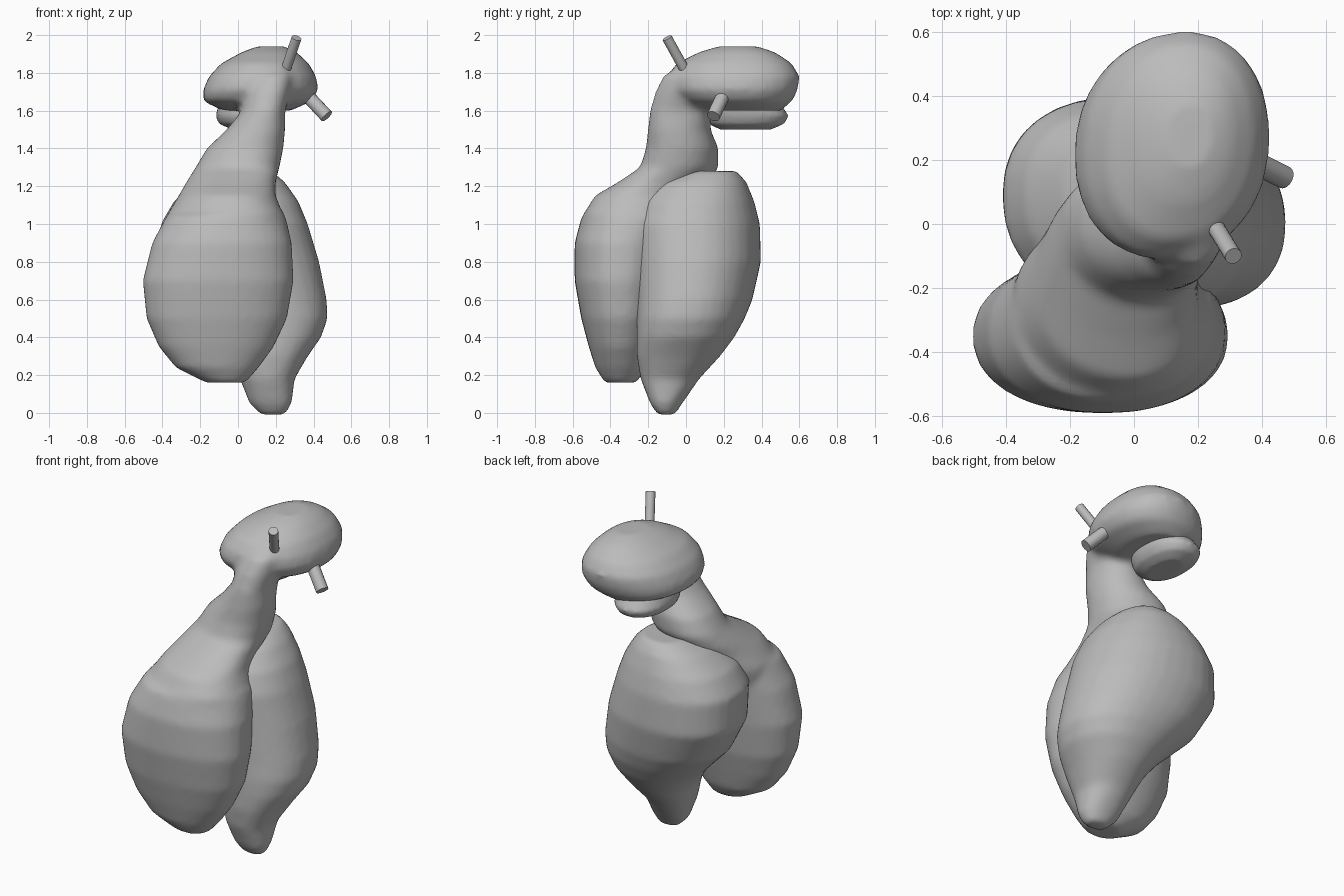
import bpy, bmesh, math
from mathutils import Vector

cube = bpy.data.objects.get("Cube")
if cube:
    bpy.data.objects.remove(cube, do_unlink=True)

clay = bpy.data.materials.new("grey clay")
clay.use_nodes = True
clay.diffuse_color = (0.5, 0.5, 0.5, 1)
clay.node_tree.nodes["Principled BSDF"].inputs["Base Color"].default_value = (0.5, 0.5, 0.5, 1)


def loft(bm, sections, shear=0.0, power=2.2, sides=32):
    """Stack rounded rings, each given as z, x min, x max, y min, y max."""
    rings = []
    for z, x0, x1, y0, y1 in sections:
        ring = []
        for i in range(sides):
            a = math.tau * i / sides
            c, s = math.cos(a), math.sin(a)
            ex = math.copysign(abs(c) ** (2 / power), c) * (x1 - x0) / 2
            ey = math.copysign(abs(s) ** (2 / power), s) * (y1 - y0) / 2
            ring.append(bm.verts.new(((x0 + x1) / 2 + ex, (y0 + y1) / 2 + ey - shear * ex, z)))
        rings.append(ring)
    for low, high in zip(rings, rings[1:]):
        for i in range(sides):
            j = (i + 1) % sides
            bm.faces.new((low[i], low[j], high[j], high[i]))
    bm.faces.new(rings[0][::-1])
    bm.faces.new(rings[-1])


def finish(name, bm, voxel=0.02, rounds=6):
    """Fuse the lofts into one soft skin."""
    mesh = bpy.data.meshes.new(name)
    bm.to_mesh(mesh)
    bm.free()
    mesh.materials.append(clay)
    obj = bpy.data.objects.new(name, mesh)
    bpy.context.collection.objects.link(obj)
    remesh = obj.modifiers.new("fuse", 'REMESH')
    remesh.mode = 'VOXEL'
    remesh.voxel_size = voxel
    remesh.use_smooth_shade = True
    soften = obj.modifiers.new("soften", 'SMOOTH')
    soften.factor = 0.5
    soften.iterations = rounds
    return obj


# Front lobe rising into the neck, fused with the head
bm = bmesh.new()
loft(bm, [
    (.16, -.17, .04, -.43, -.26), (.24, -.33, .11, -.48, -.21),
    (.35, -.42, .19, -.515, -.18), (.5, -.485, .26, -.555, -.14),
    (.7, -.505, .295, -.59, -.11), (.9, -.455, .285, -.59, -.08),
    (1.05, -.375, .25, -.55, -.03),
])
loft(bm, [
    (.85, -.4, .22, -.52, -.14), (1.05, -.375, .24, -.54, -.01),
    (1.15, -.315, .2, -.48, .06), (1.22, -.275, .2, -.36, .12),
    (1.3, -.225, .22, -.24, .17), (1.4, -.165, .24, -.21, .17),
    (1.5, -.06, .25, -.2, .13), (1.6, .02, .25, -.19, .13),
    (1.7, .03, .28, -.16, .2), (1.78, .06, .3, -.12, .25),
    (1.84, .1, .28, -.04, .25),
], shear=0.12)
loft(bm, [
    (1.6, -.08, .28, .06, .5), (1.65, -.185, .39, -.06, .56),
    (1.71, -.185, .425, -.11, .59), (1.78, -.155, .415, -.1, .6),
    (1.85, -.09, .375, -.05, .56), (1.91, .02, .31, .07, .47),
    (1.94, .1, .25, .17, .38),
], shear=-0.1)
finish("front_lobe_neck_and_head", bm)

# Lower lip tucked below the head
bm = bmesh.new()
loft(bm, [
    (1.5, -.03, .12, .18, .45), (1.53, -.1, .17, .12, .52),
    (1.57, -.12, .19, .1, .545), (1.64, -.1, .2, .1, .5),
])
finish("lower_lip", bm, 0.015, 4)

# Rear lobe narrowing to a foot
bm = bmesh.new()
loft(bm, [
    (-.01, .12, .25, -.15, -.06), (.05, .06, .285, -.19, -.02),
    (.18, .01, .3, -.24, .07), (.3, -.03, .37, -.26, .18),
    (.4, -.1, .44, -.26, .255), (.5, -.2, .475, -.26, .31),
    (.6, -.3, .47, -.26, .35), (.8, -.41, .43, -.27, .395),
    (1.0, -.41, .37, -.28, .39), (1.12, -.34, .32, -.24, .36),
    (1.22, -.22, .25, -.16, .32), (1.28, -.1, .18, -.03, .27),
], shear=0.08)
finish("rear_lobe", bm)


# Two short stalks on the head
def stalk(name, base, tip, radius):
    base, tip = Vector(base), Vector(tip)
    axis = tip - base
    bpy.ops.mesh.primitive_cylinder_add(vertices=16, radius=radius, depth=axis.length,
                                        location=(base + tip) / 2,
                                        rotation=axis.to_track_quat('Z', 'Y').to_euler())
    obj = bpy.context.object
    obj.name = name
    obj.data.materials.append(clay)
    bpy.ops.object.shade_smooth_by_angle()


stalk("upper_stalk", (.23, .03, 1.75), (.31, -.1, 1.985), .027)
stalk("side_stalk", (.32, .22, 1.73), (.47, .145, 1.57), .036)
